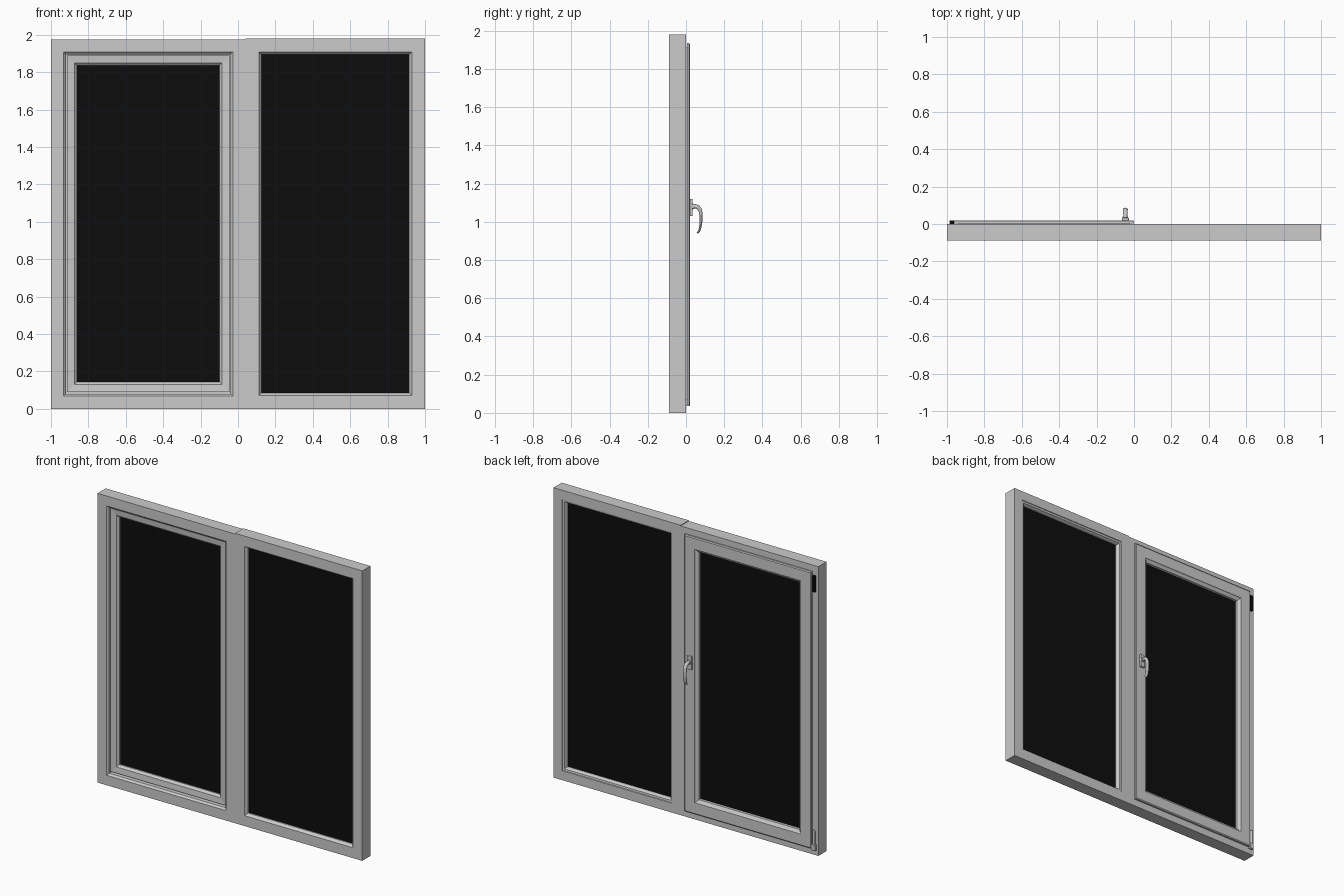
import bpy, bmesh, math
from mathutils import Vector

if "Cube" in bpy.data.objects:
    bpy.data.objects.remove(bpy.data.objects["Cube"])

black = bpy.data.materials.new("black")
black.diffuse_color = (0.004, 0.004, 0.004, 1)
black.use_nodes = True
black.node_tree.nodes["Principled BSDF"].inputs["Base Color"].default_value = black.diffuse_color


def finish(bm, name, mat=None):
    bmesh.ops.recalc_face_normals(bm, faces=bm.faces)
    me = bpy.data.meshes.new(name)
    bm.to_mesh(me)
    bm.free()
    ob = bpy.data.objects.new(name, me)
    bpy.context.collection.objects.link(ob)
    if mat:
        me.materials.append(mat)
    return ob


def loft(bm, rings, closed):
    n, m = len(rings), len(rings[0])
    for i in range(n if closed else n - 1):
        a, b = rings[i], rings[(i + 1) % n]
        for j in range(m):
            k = (j + 1) % m
            bm.faces.new((a[j], a[k], b[k], b[j]))


def mitred_ring(name, x0, x1, z0, z1, profile):
    """Sweep an (inset, y) section round a rectangle with mitred corners."""
    bm = bmesh.new()
    corners = [(x0, z0, 1, 1), (x1, z0, -1, 1), (x1, z1, -1, -1), (x0, z1, 1, -1)]
    rings = [[bm.verts.new((x + sx * d, y, z + sz * d)) for d, y in profile]
             for x, z, sx, sz in corners]
    loft(bm, rings, True)
    return finish(bm, name)


def box(name, x0, x1, y0, y1, z0, z1, mat=None, bevel=0):
    bm = bmesh.new()
    bmesh.ops.create_cube(bm, size=1)
    for v in bm.verts:
        v.co = ((x0 + x1) / 2 + v.co.x * (x1 - x0),
                (y0 + y1) / 2 + v.co.y * (y1 - y0),
                (z0 + z1) / 2 + v.co.z * (z1 - z0))
    if bevel:
        bmesh.ops.bevel(bm, geom=bm.edges[:], offset=bevel, segments=2,
                        profile=0.5, affect='EDGES')
    return finish(bm, name, mat)


def tube(name, path, mat=None, sides=16):
    """Elliptical sweep in the x = const plane; path holds (y, z, half_x, half_thick)."""
    bm = bmesh.new()
    rings = []
    for i, (y, z, rx, rt) in enumerate(path):
        a, b = path[max(i - 1, 0)], path[min(i + 1, len(path) - 1)]
        t = Vector((0, b[0] - a[0], b[1] - a[1])).normalized()
        nrm = Vector((0, -t.z, t.y))
        rings.append([bm.verts.new(Vector((HX, y, z)) + nrm * rt * math.sin(q)
                                   + Vector((rx * math.cos(q), 0, 0)))
                      for q in (2 * math.pi * s / sides for s in range(sides))])
    loft(bm, rings, False)
    bm.faces.new(rings[0])
    bm.faces.new(rings[-1])
    ob = finish(bm, name, mat)
    bpy.context.view_layer.objects.active = ob
    ob.select_set(True)
    bpy.ops.object.shade_smooth_by_angle()
    ob.select_set(False)
    return ob


FRONT = -0.088

# outer frame of the opening half, with a rebate for the sash
mitred_ring("left_frame", -1, 0.04, 0, 1.975, [
    (0, FRONT), (0.068, FRONT), (0.08, -0.076), (0.08, -0.04),
    (0.06, -0.04), (0.06, 0), (0, 0)])

# outer frame of the fixed half, with sloped front edge and glazing bead
mitred_ring("right_frame", 0.04, 1, 0, 1.98, [
    (0, FRONT), (0.071, FRONT), (0.085, -0.07), (0.085, -0.02),
    (0.078, -0.006), (0.066, -0.004), (0.064, 0), (0, 0)])
box("fixed_glass", 0.115, 0.925, -0.062, -0.034, 0.075, 1.905, black)

# opening sash with a flange overlapping the frame
mitred_ring("sash", -0.96, 0.0, 0.045, 1.935, [
    (0, 0.004), (0, 0.015), (0.006, 0.02), (0.08, 0.02), (0.084, 0.014),
    (0.1, 0.004), (0.1, -0.05), (0.086, -0.064), (0.046, -0.068),
    (0.046, -0.032), (0.022, -0.032), (0.022, 0.004)])
box("sash_glass", -0.87, -0.09, -0.042, -0.014, 0.135, 1.84, black)

# hinges
box("upper_hinge", -0.985, -0.962, 0, 0.018, 1.80, 1.91, black, 0.003)
HX = -0.973
tube("lower_hinge_pin", [(0.01, 0.06, 0.009, 0.009), (0.01, 0.165, 0.009, 0.009),
                         (0.01, 0.17, 0.006, 0.006)])
box("lower_hinge_base", -0.987, -0.958, 0, 0.02, 0.035, 0.075, None, 0.003)

# handle
HX = -0.046
box("handle_plate", HX - 0.018, HX + 0.018, 0.018, 0.034, 1.03, 1.12, None, 0.004)
tube("handle_collar", [(0.03, 1.08, 0.015, 0.015), (0.041, 1.08, 0.014, 0.014)])
tube("handle_lever", [
    (0.036, 1.082, 0.011, 0.011), (0.05, 1.081, 0.011, 0.011),
    (0.062, 1.077, 0.012, 0.011), (0.072, 1.066, 0.012, 0.010),
    (0.077, 1.05, 0.013, 0.009), (0.079, 1.025, 0.013, 0.008),
    (0.078, 0.995, 0.013, 0.007), (0.074, 0.968, 0.012, 0.006),
    (0.067, 0.949, 0.011, 0.006), (0.059, 0.94, 0.007, 0.004)])
